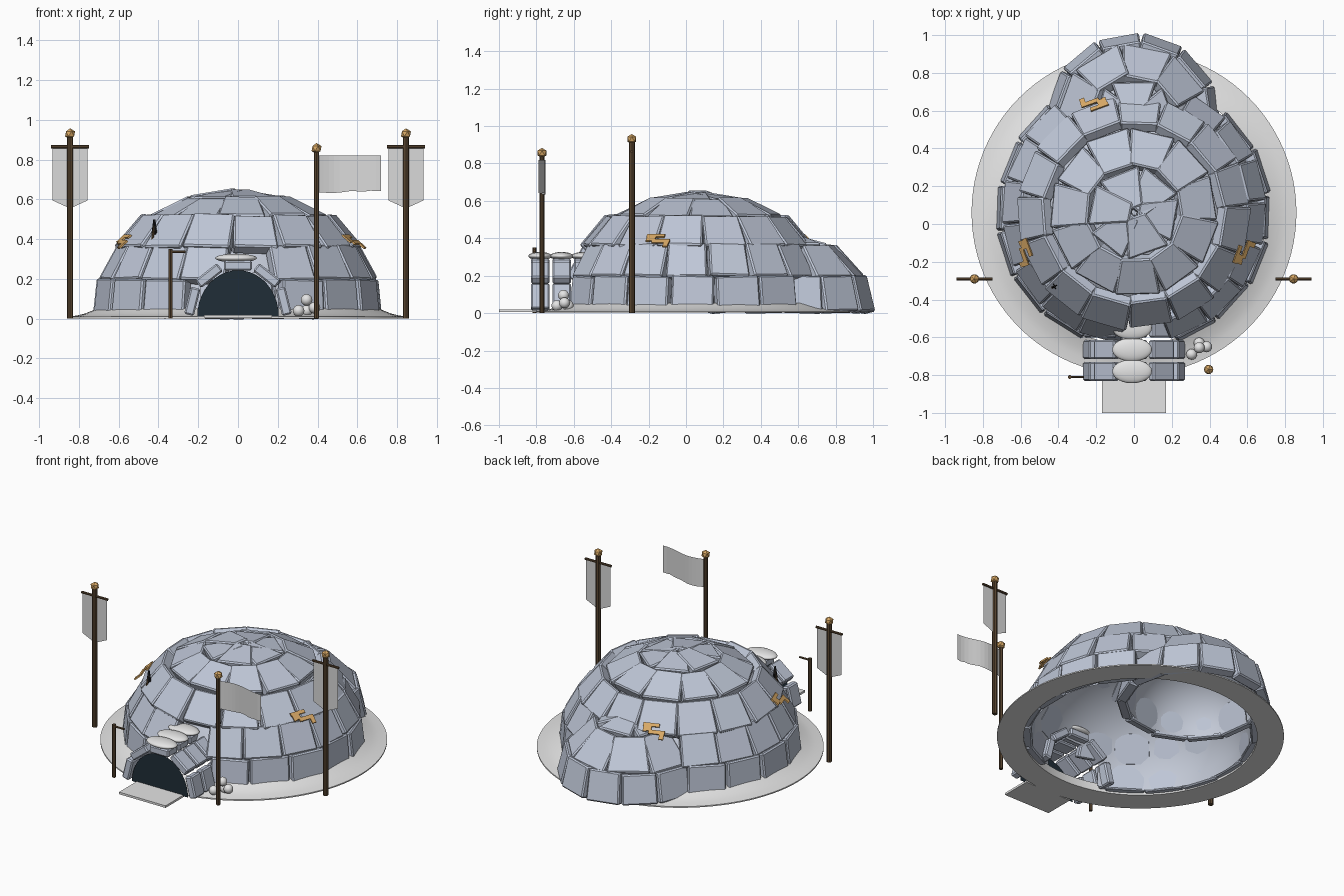
import bpy, bmesh, math, random
from mathutils import Matrix, Vector

random.seed(4)
cube = bpy.data.objects.get("Cube")
if cube:
    bpy.data.objects.remove(cube, do_unlink=True)


def material(name, r, g, b):
    m = bpy.data.materials.new(name)
    m.use_nodes = True
    m.diffuse_color = (r, g, b, 1)
    bsdf = next(n for n in m.node_tree.nodes if n.type == 'BSDF_PRINCIPLED')
    bsdf.inputs["Base Color"].default_value = (r, g, b, 1)
    bsdf.inputs["Roughness"].default_value = 0.8
    return m


ICE = material("ice block", .52, .57, .68)
LINING = material("ice lining", .55, .59, .68)
SNOW = material("snow", .78, .78, .78)
CLOTH = material("pale cloth", .7, .7, .7)
WOOD = material("dark wood", .1, .06, .03)
GOLD = material("gold", .68, .39, .13)
DARK = material("dark doorway", .014, .026, .038)
BLACK = material("black feather", .01, .01, .012)


def add(name, bm, mat, smooth=False, bevel=0, closed=True):
    if closed:
        bmesh.ops.recalc_face_normals(bm, faces=bm.faces[:])
    for f in bm.faces:
        f.smooth = smooth
    me = bpy.data.meshes.new(name)
    bm.to_mesh(me)
    bm.free()
    me.materials.append(mat)
    ob = bpy.data.objects.new(name, me)
    bpy.context.collection.objects.link(ob)
    if bevel:
        mod = ob.modifiers.new("Bevel", 'BEVEL')
        mod.width = bevel
        mod.segments = 1
    return ob


def frame(loc, x, y, z):
    m = Matrix((x, y, z)).transposed().to_4x4()
    m.translation = loc
    return m


def box(bm, size, mat, taper=1.0):
    """Box in the given frame; taper narrows the top along local x."""
    verts = bmesh.ops.create_cube(bm, size=1)["verts"]
    for v in verts:
        k = taper if v.co.z > 0 else 1
        v.co = mat @ Vector((v.co.x * size[0] * k, v.co.y * size[1], v.co.z * size[2]))


def rod(bm, a, b, r, sides=8):
    a, b = Vector(a), Vector(b)
    rot = (b - a).to_track_quat('Z', 'Y').to_matrix().to_4x4()
    bmesh.ops.create_cone(bm, cap_ends=True, segments=sides, radius1=r, radius2=r,
                          depth=(b - a).length, matrix=Matrix.Translation((a + b) / 2) @ rot)


def lathe(profile, cy, steps=64):
    bm = bmesh.new()
    vs = [bm.verts.new((r, cy, z)) for r, z in profile]
    es = [bm.edges.new(p) for p in zip(vs, vs[1:])]
    bmesh.ops.spin(bm, geom=vs + es, cent=(0, cy, 0), axis=(0, 0, 1),
                   angle=2 * math.pi, steps=steps)
    bmesh.ops.remove_doubles(bm, verts=bm.verts[:], dist=.0005)
    return bm


def slope_frame(cy, angle, r, z, ur, uz):
    """Frame on a dome: x along the row, y outward, z up the slope."""
    out = Vector((math.cos(angle), math.sin(angle), 0))
    up = (out * ur + Vector((0, 0, uz))).normalized()
    normal = (out * uz - Vector((0, 0, ur))).normalized()
    return frame(Vector((0, cy, z)) + out * r, normal.cross(up), normal, up)


MAIN_Y, ANNEX_Y = .06, .55


def in_dome(p, cy, r, h):
    return (p.x ** 2 + (p.y - cy) ** 2) / r ** 2 + (p.z / h) ** 2 < 1


def course(name, cy, r0, z0, r1, z1, count, phase, skip, thick=.065):
    """One ring of tilted ice blocks between two outer rim circles."""
    bm = bmesh.new()
    length = math.hypot(r1 - r0, z1 - z0)
    width = 2 * math.pi * r0 / count * .97
    taper = (.35 + .65 * max(r1 / r0, .2))
    for i in range(count):
        a = math.radians(-90 + phase + 360 * i / count)
        m = slope_frame(cy, a, (r0 + r1) / 2, (z0 + z1) / 2, r1 - r0, z1 - z0)
        if skip(m.translation):
            continue
        m = m @ Matrix.Translation((0, -thick / 2 + random.uniform(-.006, .008), 0))
        m = m @ Matrix.Rotation(random.uniform(-.04, .04), 4, 'Y')
        box(bm, (width * random.uniform(.92, 1.0), thick, length * random.uniform(.97, 1.04)), m, taper)
    add(name, bm, ICE, bevel=.008)


# Main dome blocks
def skip_main(p):
    door = p.y < 0 and ((p.z < .15 and abs(p.x) < .3) or (p.z < .35 and abs(p.x) < .1))
    return door or in_dome(p, ANNEX_Y, .45, .42)


course("main_course_1", MAIN_Y, .72, .015, .7, .2, 18, 8, skip_main)
course("main_course_2", MAIN_Y, .695, .2, .6, .375, 18, 5, skip_main)
course("main_course_3", MAIN_Y, .61, .365, .475, .525, 15, 9, skip_main)
course("main_course_4", MAIN_Y, .435, .52, .245, .615, 11, 3, skip_main)
course("main_crown", MAIN_Y, .225, .615, .02, .65, 6, 20, skip_main, .05)


# Rear annex blocks
def skip_annex(p):
    return p.z > .15 and in_dome(p, MAIN_Y, .66, .6)


course("annex_course_1", ANNEX_Y, .45, .015, .405, .2, 12, 10, skip_annex)
course("annex_course_2", ANNEX_Y, .39, .2, .23, .37, 9, 10, skip_annex)
course("annex_crown", ANNEX_Y, .2, .37, .03, .415, 5, 36, skip_annex, .05)


# Smooth inner linings
def lining(name, cy, r, h, cut):
    arc = [math.pi / 2 * i / 12 for i in range(13)]
    bm = lathe([(r * math.cos(a), .012 + h * math.sin(a)) for a in arc], cy)
    dead = [f for f in bm.faces if cut(f.calc_center_median())]
    bmesh.ops.delete(bm, geom=dead, context='FACES')
    add(name, bm, LINING, smooth=True)


lining("main_lining", MAIN_Y, .66, .57, lambda p: in_dome(p, ANNEX_Y, .39, .36)
       or (p.y < 0 and abs(p.x) < .2 and p.z < .2))
lining("annex_lining", ANNEX_Y, .385, .35, lambda p: False)

# Snow skirt around the dome
skirt = lathe([(.7, .002), (.7, .055), (.73, .042), (.77, .026), (.81, .016), (.86, .01), (.86, .002), (.7, .002)], MAIN_Y, 96)
add("snow_skirt", skirt, SNOW, smooth=True)
bpy.context.view_layer.objects.active = bpy.data.objects["snow_skirt"]
bpy.data.objects["snow_skirt"].select_set(True)
bpy.ops.object.shade_smooth_by_angle(angle=math.radians(35))

# Entrance tunnel: three arches of blocks, each with a snow cushion
for i, y in enumerate((-.78, -.665, -.55)):
    bm = bmesh.new()
    for deg in (14, 52, 90, 128, 166):
        a = math.radians(deg)
        out = Vector((math.cos(a), 0, math.sin(a)))
        along = Vector((math.sin(a), 0, -math.cos(a)))
        m = frame(out * .237 + Vector((0, y, .03)), along, Vector((0, 1, 0)), out)
        box(bm, (.14, .1, .05), m)
    add(f"tunnel_arch_{i + 1}", bm, ICE, bevel=.008)
    bm = bmesh.new()
    bmesh.ops.create_uvsphere(bm, u_segments=24, v_segments=12, radius=1,
                              matrix=Matrix.Translation((-.01, y, .305)) @ Matrix.Diagonal((.105, .063, .022, 1)))
    add(f"snow_cushion_{i + 1}", bm, SNOW, smooth=True)

# Doorway and threshold slab
bm = bmesh.new()
arc = [math.pi * i / 20 for i in range(21)]
bm.faces.new([bm.verts.new((.205 * math.cos(a), -.815, .012 + .232 * math.sin(a))) for a in arc])
add("doorway", bm, DARK, closed=False)
bm = bmesh.new()
box(bm, (.34, .2, .014), Matrix.Translation((0, -.9, .012)))
add("threshold_slab", bm, SNOW)


# Poles with finials
def pole(name, x, y, top, r):
    bm = bmesh.new()
    rod(bm, (x, y, 0), (x, y, top), r)
    add(name, bm, WOOD)
    bm = bmesh.new()
    bmesh.ops.create_icosphere(bm, subdivisions=1, radius=.028,
                               matrix=Matrix.Translation((x, y, top + .018)))
    add(name + "_finial", bm, GOLD)


# Hanging banners on both sides
for side, s in (("left", 1), ("right", -1)):
    x = .845 * s
    pole(f"{side}_banner_pole", x, -.29, .912, .016)
    bm = bmesh.new()
    rod(bm, (x - .095, -.29, .865), (x + .095, -.29, .865), .008)
    add(f"{side}_crossbar", bm, WOOD)
    bm = bmesh.new()
    outline = ((-.088, .862), (-.088, .595), (0, .555), (.088, .595), (.088, .862))
    bm.faces.new([bm.verts.new((x + dx, -.29, z)) for dx, z in outline])
    add(f"{side}_banner", bm, CLOTH, closed=False)

# Waving flag at the entrance
pole("flag_pole", .395, -.77, .838, .013)
bm = bmesh.new()
cols = []
for i in range(13):
    t = i / 12
    y = -.77 + .018 * math.sin(t * 5)
    x = .405 + .315 * t
    low = .632 + .012 * t + random.uniform(-.004, .004)
    cols.append([bm.verts.new((x, y, z)) for z in (low, .82)])
for a, b in zip(cols, cols[1:]):
    bm.faces.new((a[0], b[0], b[1], a[1]))
add("flag", bm, CLOTH, closed=False)

# Lantern post
bm = bmesh.new()
rod(bm, (-.34, -.81, 0), (-.34, -.81, .35), .011, 6)
rod(bm, (-.345, -.81, .337), (-.265, -.81, .337), .007, 6)
add("lantern_post", bm, WOOD)

# Arrow stuck in the dome
bm = bmesh.new()
rod(bm, (-.437, -.34, .36), (-.42, -.33, .47), .007, 6)
add("arrow_shaft", bm, WOOD)
bm = bmesh.new()
for k in range(2):
    m = Matrix.Translation((-.421, -.33, .462)) @ Matrix.Rotation(k * math.pi / 2 + .4, 4, 'Z')
    box(bm, (.03, .006, .075), m, .3)
add("arrow_feathers", bm, BLACK)

# Pile of snowballs
bm = bmesh.new()
for p in ((.305, -.69, .04), (.345, -.63, .04), (.385, -.65, .055), (.345, -.655, .095)):
    bmesh.ops.create_uvsphere(bm, u_segments=16, v_segments=10, radius=.029,
                              matrix=Matrix.Translation(p))
add("snowballs", bm, SNOW, smooth=True)

# Gold rune plates: bars as (along, up, width, height)
BARS = ((.02, .036, .1, .022), (-.02, -.01, .1, .025), (-.055, -.035, .028, .04),
        (.03, .014, .028, .04), (.055, .01, .022, .04))
for name, deg in (("left", -20), ("right", -160), ("back", 110)):
    base = slope_frame(MAIN_Y, math.radians(deg), .618, .39, -.13, .11)
    bm = bmesh.new()
    for u, v, w, h in BARS:
        box(bm, (w, .009, h), base @ Matrix.Translation((u, 0, v)))
    add(f"{name}_gold_rune", bm, GOLD)
